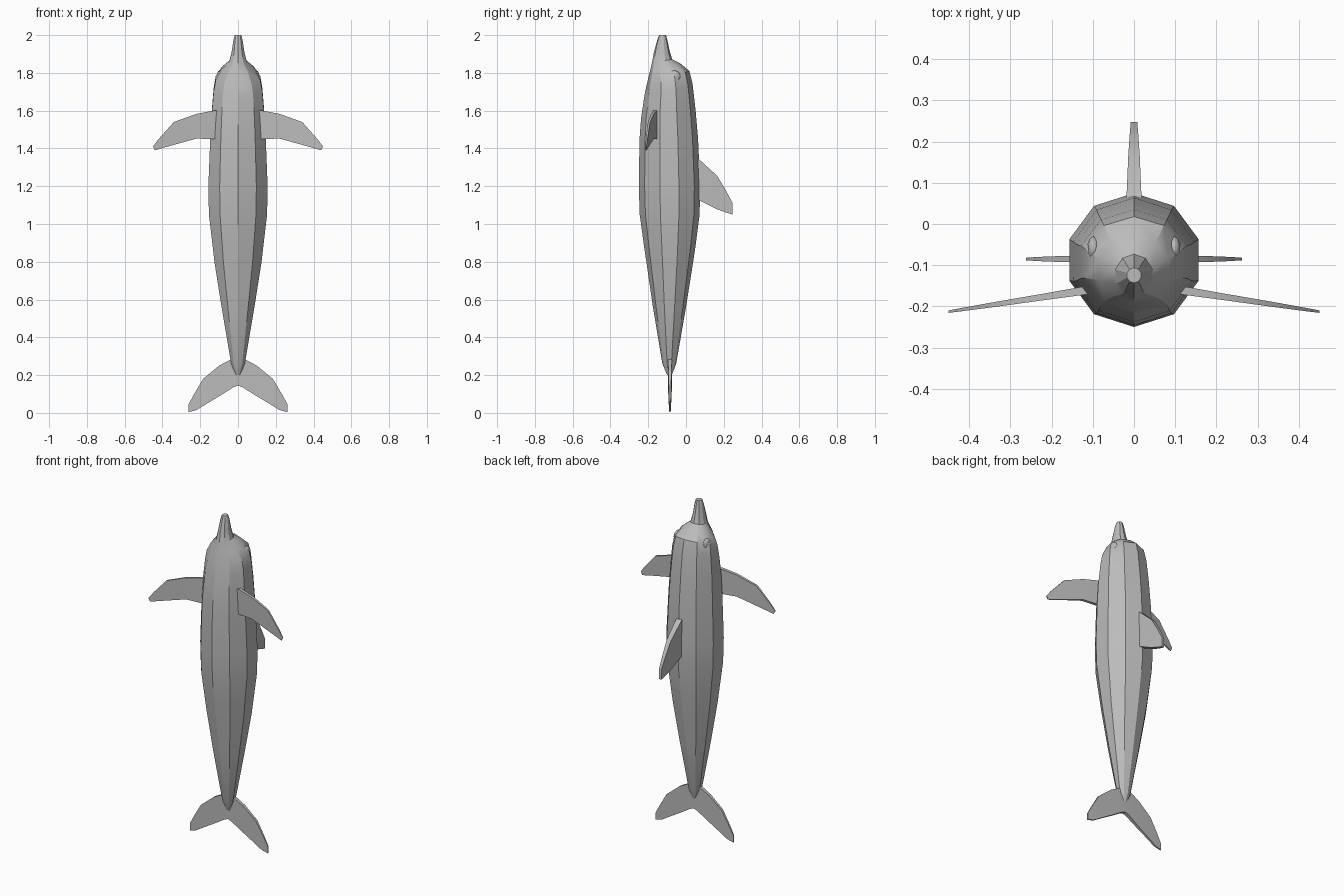
import bpy, bmesh, math
from mathutils import Vector

skin = bpy.data.materials.new("grey skin")
skin.diffuse_color = (0.5, 0.5, 0.5, 1)


def finish(name, bm, angle=30):
    bmesh.ops.recalc_face_normals(bm, faces=bm.faces)
    me = bpy.data.meshes.new(name)
    bm.to_mesh(me)
    bm.free()
    me.materials.append(skin)
    ob = bpy.data.objects.new(name, me)
    bpy.context.collection.objects.link(ob)
    bpy.ops.object.select_all(action='DESELECT')
    ob.select_set(True)
    bpy.context.view_layer.objects.active = ob
    bpy.ops.object.shade_smooth_by_angle(angle=math.radians(angle))
    return ob


# Body: ten-sided rings (belly z, back z, half width, belly y, back y)
stations = [
    (0.20, 0.20, 0.012, -0.10, -0.075), (0.26, 0.26, 0.036, -0.125, -0.052),
    (0.56, 0.56, 0.087, -0.175, 0.00), (0.80, 0.80, 0.125, -0.21, 0.038),
    (0.88, 0.88, 0.134, -0.222, 0.05), (1.05, 1.05, 0.154, -0.245, 0.072),
    (1.20, 1.20, 0.157, -0.25, 0.075), (1.45, 1.45, 0.147, -0.246, 0.064),
    (1.56, 1.60, 0.140, -0.238, 0.051), (1.68, 1.74, 0.129, -0.22, 0.035),
    (1.73, 1.81, 0.118, -0.21, 0.018), (1.80, 1.85, 0.085, -0.193, -0.03),
    (1.855, 1.872, 0.045, -0.18, -0.073), (1.91, 1.91, 0.034, -0.17, -0.085),
    (1.975, 1.975, 0.024, -0.152, -0.099), (2.00, 2.00, 0.017, -0.143, -0.106),
]
bm = bmesh.new()
rings = []
for zf, zb, hw, yf, yb in stations:
    ring = []
    for i in range(10):
        a = 2 * math.pi * i / 10
        t = (1 + math.cos(a)) / 2
        ring.append(bm.verts.new((hw * math.sin(a) / 0.951,
                                  yf + (yb - yf) * t, zf + (zb - zf) * t)))
    rings.append(ring)
for r, s in zip(rings, rings[1:]):
    for i in range(10):
        j = (i + 1) % 10
        bm.faces.new((r[i], r[j], s[j], s[i]))
bm.faces.new(rings[0])
bm.faces.new(rings[-1])
finish("body", bm)


def fin(name, pairs, place, mirror=1):
    """Tapered fin: pairs of (leading, trailing, half thickness) from root to tip."""
    bm = bmesh.new()
    secs = []
    for lead, trail, h in pairs:
        secs.append([bm.verts.new(Vector(place(u, v, s * h)) * Vector((1, 1, 1)))
                     for (u, v), s in ((lead, 1), (lead, -1), (trail, -1), (trail, 1))])
    for a, b in zip(secs, secs[1:]):
        for i in range(4):
            j = (i + 1) % 4
            bm.faces.new((a[i], a[j], b[j], b[i]))
    bm.faces.new(secs[0])
    bm.faces.new(secs[-1])
    for v in bm.verts:
        v.co.x *= mirror
    finish(name, bm)


# Flippers slope towards the belly side as they reach outwards
flipper = [((0.09, 1.60), (0.09, 1.45), 0.010), ((0.13, 1.60), (0.13, 1.45), 0.010),
           ((0.22, 1.583), (0.22, 1.452), 0.008), ((0.34, 1.54), (0.30, 1.43), 0.006),
           ((0.42, 1.45), (0.39, 1.405), 0.004), ((0.45, 1.41), (0.44, 1.39), 0.003)]
# Each tail fluke is a flat swept blade
fluke = [((0.0, 0.26), (0.0, 0.145), 0.011), ((0.04, 0.282), (0.025, 0.135), 0.011),
         ((0.10, 0.25), (0.08, 0.10), 0.009), ((0.185, 0.18), (0.15, 0.058), 0.007),
         ((0.235, 0.095), (0.22, 0.015), 0.005), ((0.262, 0.045), (0.262, 0.004), 0.003)]
# Dorsal fin: first coordinate runs along y
dorsal = [((0.03, 1.37), (0.03, 1.14), 0.018), ((0.07, 1.342), (0.07, 1.125), 0.018),
          ((0.165, 1.255), (0.16, 1.08), 0.014), ((0.21, 1.18), (0.205, 1.063), 0.011),
          ((0.247, 1.11), (0.247, 1.05), 0.008)]

for side, s in (("left", -1), ("right", 1)):
    fin(side + "_flipper", flipper,
        lambda u, v, h: (u, -0.160 - 0.155 * (u - 0.11) + h, v), s)
    fin(side + "_fluke", fluke, lambda u, v, h: (u, -0.085 + h, v), s)
    # Eyes: small flattened balls on the sides of the head
    bm = bmesh.new()
    bmesh.ops.create_uvsphere(bm, u_segments=10, v_segments=6, radius=1)
    for v in bm.verts:
        v.co = Vector((s * (0.098 + 0.016 * v.co.x), -0.06 + 0.031 * v.co.y,
                       1.78 + 0.033 * v.co.z))
    finish(side + "_eye", bm, 60)

fin("dorsal_fin", dorsal, lambda u, v, h: (h, u, v))
